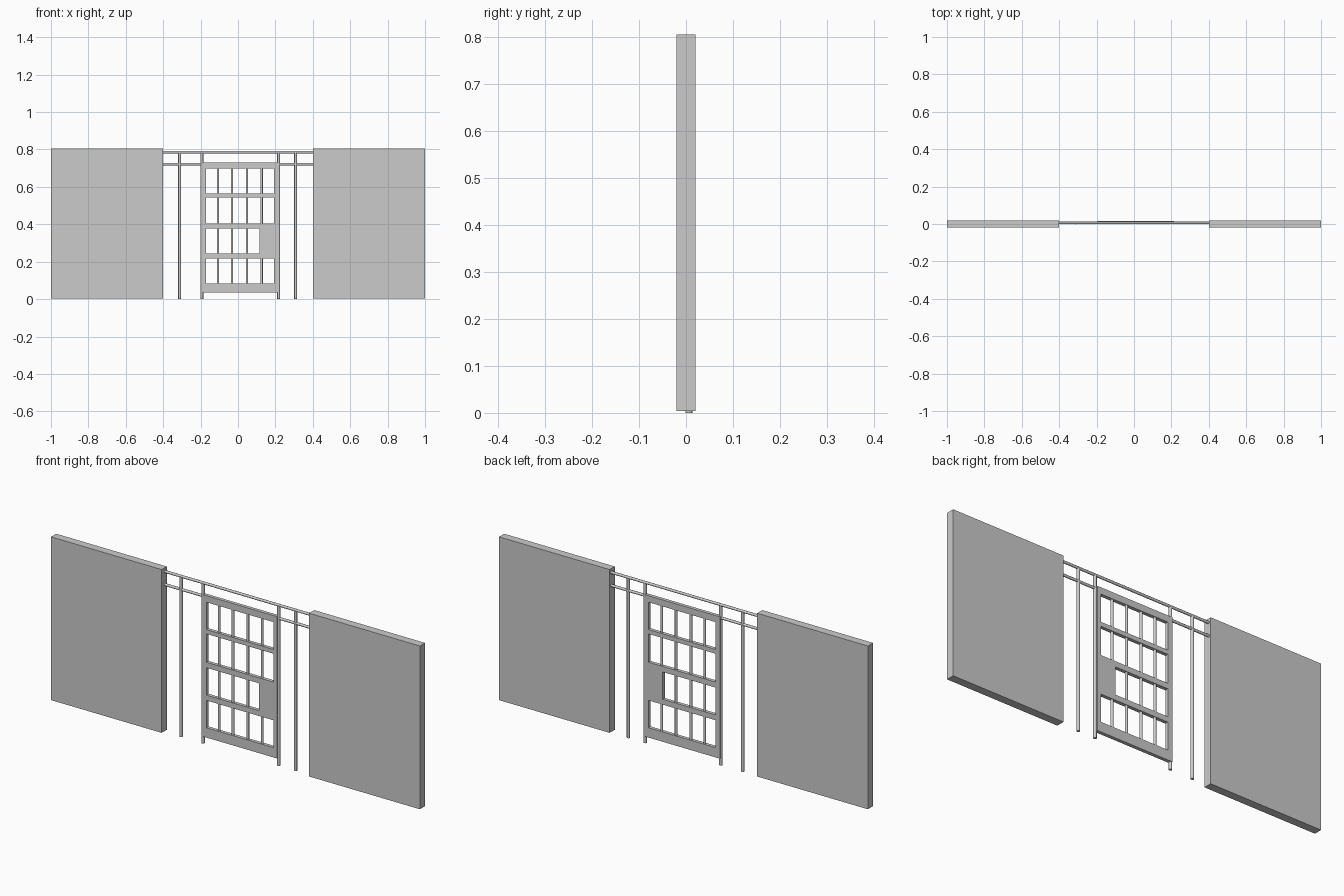
import bpy, bmesh
from mathutils import Vector

if "Cube" in bpy.data.objects:
    bpy.data.objects.remove(bpy.data.objects["Cube"])

Y = 0.006  # depth of the bar centre line


def finish(name, bm):
    bmesh.ops.recalc_face_normals(bm, faces=bm.faces)
    me = bpy.data.meshes.new(name)
    bm.to_mesh(me)
    bm.free()
    ob = bpy.data.objects.new(name, me)
    bpy.context.collection.objects.link(ob)
    return ob


def box(name, lo, hi):
    lo, hi = Vector(lo), Vector(hi)
    bm = bmesh.new()
    bmesh.ops.create_cube(bm, size=1)
    bmesh.ops.scale(bm, vec=hi - lo, verts=bm.verts)
    bmesh.ops.translate(bm, vec=(lo + hi) / 2, verts=bm.verts)
    return finish(name, bm)


def rod(name, a, b, r):
    a, b = Vector(a), Vector(b)
    bm = bmesh.new()
    bmesh.ops.create_cone(bm, cap_ends=True, segments=12, radius1=r, radius2=r,
                          depth=(b - a).length)
    for f in bm.faces:
        f.smooth = len(f.verts) == 4
    for e in bm.edges:
        e.smooth = all(f.smooth for f in e.link_faces)
    ob = finish(name, bm)
    ob.rotation_euler = (b - a).to_track_quat('Z', 'Y').to_euler()
    ob.location = (a + b) / 2
    return ob


# Solid walls on both sides
box("wall_left", (-1, -0.02, 0.004), (-0.4, 0.02, 0.804))
box("wall_right", (0.4, -0.02, 0.004), (1, 0.02, 0.804))

# Horizontal rails between the walls
for name, z in (("rail_top", 0.785), ("rail_lower", 0.721)):
    rod(name, (-0.405, Y, z), (0.405, Y, z), 0.0065)

# Upright bars and door posts
for name, x in (("bar_left", -0.312), ("bar_right", 0.308),
                ("door_post_left", -0.193), ("door_post_right", 0.217)):
    rod(name, (x, Y, 0), (x, Y, 0.785), 0.0075)

# Door plate: a grid of cells with the window openings left out, given thickness
xs = (-0.195, -0.171, 0.115, 0.193, 0.213)
zs = (0.035, 0.083, 0.217, 0.243, 0.377, 0.404, 0.543, 0.564, 0.698, 0.73)
bm = bmesh.new()
v = [[bm.verts.new((x, -0.001, z)) for z in zs] for x in xs]
for i in range(len(xs) - 1):
    for j in range(len(zs) - 1):
        lock_plate = (i, j) == (2, 3)
        if i in (1, 2) and j % 2 and not lock_plate:
            continue
        bm.faces.new((v[i][j], v[i + 1][j], v[i + 1][j + 1], v[i][j + 1]))
door = finish("door_frame", bm)
for p in door.data.polygons:      # all cells face the front
    if p.normal.y > 0:
        p.flip()
mod = door.modifiers.new("thickness", 'SOLIDIFY')
mod.thickness = 0.017
mod.offset = -1

# Door bars
for k, x in enumerate((-0.107, -0.032, 0.048, 0.126)):
    rod(f"door_bar_{k + 1}", (x, 0.0075, 0.06), (x, 0.0075, 0.715), 0.0065)
